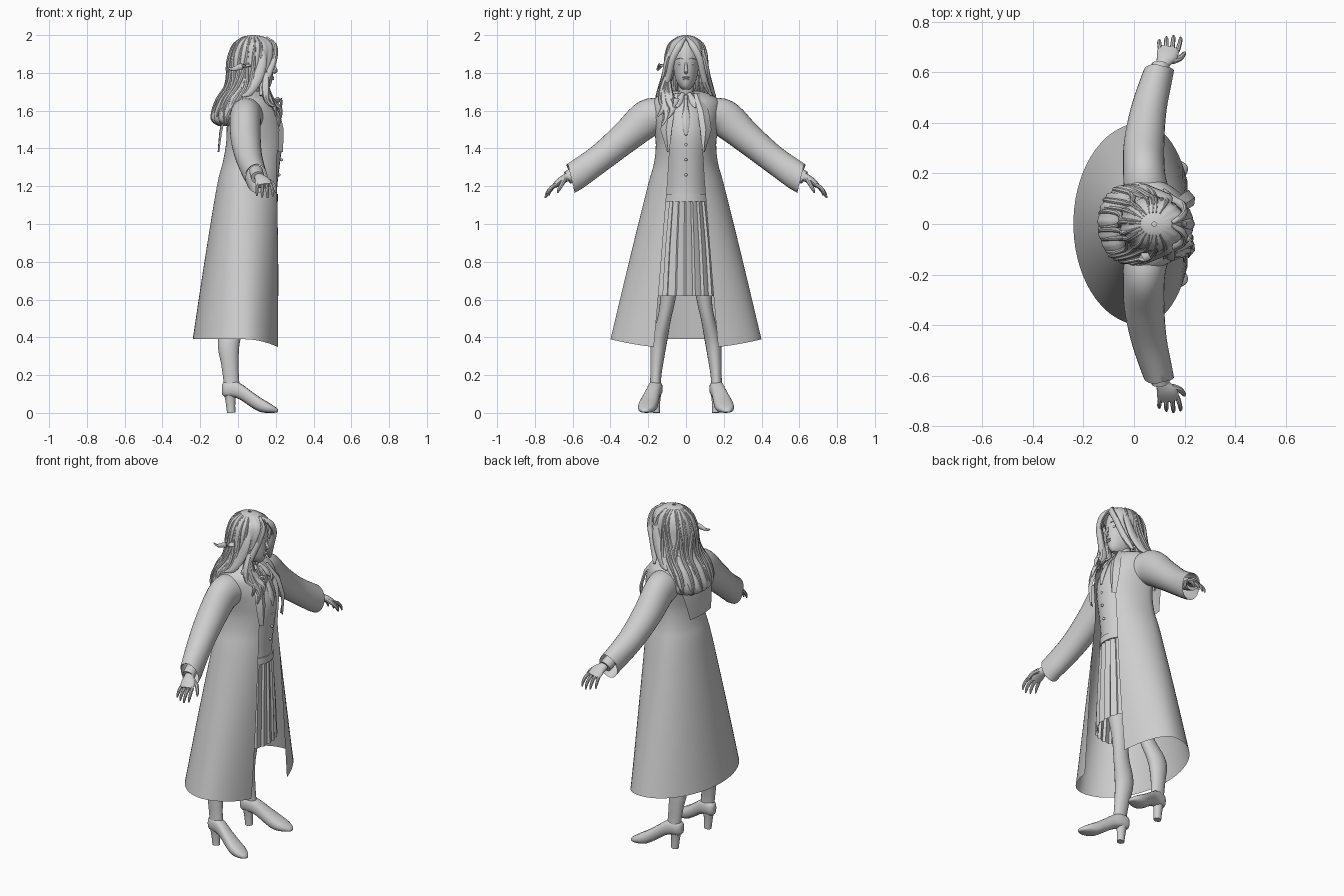
import bpy, bmesh, math, random
from mathutils import Vector
random.seed(4)

GREY = bpy.data.materials.new("plain light grey")
GREY.diffuse_color = (0.62, 0.62, 0.62, 1)


def smooth_rows(rows, k=4):
    """Catmull-Rom interpolation of number rows."""
    out = []
    for i in range(len(rows) - 1):
        a, b, c, d = rows[max(i - 1, 0)], rows[i], rows[i + 1], rows[min(i + 2, len(rows) - 1)]
        for j in range(k):
            t = j / k
            out.append([0.5 * (2 * q + (r - p) * t + (2 * p - 5 * q + 4 * r - s) * t * t
                               + (3 * q - p - 3 * r + s) * t ** 3) for p, q, r, s in zip(a, b, c, d)])
    return out + [list(rows[-1])]


def skin(name, rings, closed=True, caps=True, mirror=False, angle=40):
    """Bridge equal rings of points into one object."""
    bm = bmesh.new()
    vs = [[bm.verts.new(p) for p in r] for r in rings]
    n = len(rings[0])
    for a, b in zip(vs, vs[1:]):
        for i in range(n if closed else n - 1):
            j = (i + 1) % n
            bm.faces.new((a[i], a[j], b[j], b[i]))
    if caps and closed:
        bm.faces.new(vs[0])
        bm.faces.new(vs[-1])
    bmesh.ops.recalc_face_normals(bm, faces=bm.faces[:])
    me = bpy.data.meshes.new(name)
    bm.to_mesh(me)
    bm.free()
    for p in me.polygons:
        p.use_smooth = True
    me.set_sharp_from_angle(angle=math.radians(angle))
    me.materials.append(GREY)
    ob = bpy.data.objects.new(name, me)
    bpy.context.collection.objects.link(ob)
    if mirror:
        ob.modifiers.new("mirror", 'MIRROR').use_axis = (False, True, False)
    return ob


def section_point(row, th, f=1.0):
    """Point at angle th (0 = front) of a section: z, half width, back x, front x, opening, centre x."""
    z, w, back, front, _, cx = row
    c = math.cos(th)
    return Vector((cx + f * c * ((front - cx) if c > 0 else (cx - back)), f * w * math.sin(th), z))


def shell(name, rows, n=48, k=4, wave=None, dip=0, caps=False, angle=40):
    """Stack of horizontal sections, optionally open at the front."""
    rows = smooth_rows(rows, k)
    is_open = any(r[4] > 0 for r in rows)
    rings = []
    for r in rows:
        t0, ring = max(r[4], 0.0), []
        for i in range(n):
            th = t0 + (2 * math.pi - 2 * t0) * i / (n - 1 if is_open else n)
            p = section_point(r, th, 1 + (wave(th) if wave else 0))
            if dip:
                low = max(0, 1 - (r[0] - rows[0][0]) / 0.4)
                p.z -= dip * low * max(0, math.cos(th)) ** 2
            ring.append(p)
        rings.append(ring)
    return skin(name, rings, not is_open, caps, angle=angle)


def tube(name, rows, n=12, k=3, mirror=False, caps=True, end=None):
    """Elliptic tube along rows of x, y, z, radius along x, radius across."""
    rows = smooth_rows(rows, k)
    pts = [Vector(r[:3]) for r in rows]
    rings = []
    for i, r in enumerate(rows):
        t = (pts[min(i + 1, len(pts) - 1)] - pts[max(i - 1, 0)]).normalized()
        if end and i == len(rows) - 1:
            t = Vector(end).normalized()
        ref = Vector((1, 0, 0)) if abs(t.x) < 0.9 else Vector((0, 0, 1))
        u = (ref - t * ref.dot(t)).normalized()
        v = t.cross(u)
        rings.append([pts[i] + u * r[3] * math.cos(a) + v * r[4] * math.sin(a)
                      for a in (2 * math.pi * j / n for j in range(n))])
    return skin(name, rings, True, caps, mirror)


def blob(name, loc, scale, mirror=False):
    """Small ellipsoid."""
    x, y, z = loc
    rings = [[(x + scale[0] * math.sin(a) * math.cos(b), y + scale[1] * math.sin(a) * math.sin(b),
               z + scale[2] * math.cos(a)) for b in (math.tau * j / 12 for j in range(12))]
             for a in (0.05 + (math.pi - 0.1) * i / 8 for i in range(9))]
    return skin(name, rings, mirror=mirror)


# Long open coat
shell("coat", [
    (0.39, .40, -.24, .23, .44, .03), (0.80, .302, -.178, .232, .45, .03),
    (1.20, .203, -.112, .232, .51, .03), (1.32, .170, -.082, .236, .57, .03),
    (1.42, .160, -.064, .246, .55, .03), (1.50, .170, -.060, .245, .45, .03),
    (1.58, .185, -.058, .228, .38, .03), (1.65, .180, -.048, .195, .38, .03),
    (1.69, .120, -.020, .150, .40, .04), (1.705, .065, .005, .130, .45, .06)], n=56, dip=.05)

# Coat lapels
for s, side in ((1, "left"), (-1, "right")):
    skin(side + "_lapel", [[Vector((x, s * a, z)), Vector((x + .004, s * (a + b) / 2, z)), Vector((x - .022, s * b, z))]
                           for z, x, a, b in ((1.69, .155, .04, .075), (1.60, .215, .06, .12),
                                              (1.50, .238, .075, .135), (1.38, .234, .088, .10))], closed=False)

# Flap hanging on the upper back
skin("back_flap", [[Vector((x + .9 * y * y, y, z)) for y in (w * (i / 6 - 1) for i in range(13))]
                   for z, x, w in ((1.66, -.06, .15), (1.57, -.085, .145), (1.48, -.10, .125), (1.38, -.108, .10))],
     closed=False)

# Waistcoat, belt and pleated skirt
shell("waistcoat", [
    (1.12, .135, -.06, .205, 0, .05), (1.20, .128, -.055, .208, 0, .05), (1.32, .13, -.05, .222, 0, .05),
    (1.44, .142, -.045, .236, 0, .05), (1.52, .14, -.045, .228, 0, .05), (1.60, .12, -.04, .196, 0, .05),
    (1.68, .06, .01, .145, 0, .06)], n=32, caps=True)
shell("belt", [(1.12, .142, -.07, .212, 0, .05), (1.16, .138, -.065, .212, 0, .05)], n=32, k=1, caps=True)
shell("skirt", [(0.62, .20, -.12, .215, 0, .05), (0.88, .175, -.10, .212, 0, .05), (1.13, .14, -.07, .208, 0, .05)],
      n=100, k=2, wave=lambda t: -.09 * ((t * 25 / math.tau) % 1.0), angle=20)
for i, z in enumerate((1.26, 1.34, 1.42, 1.50)):
    blob("waistcoat_button_%d" % i, (.217 if i in (0, 3) else .23, 0, z), (.008, .008, .008))

# Neck, shirt collar and tie
tube("neck", [(.055, 0, 1.62, .05, .055), (.07, 0, 1.69, .043, .043), (.085, 0, 1.77, .045, .042)], n=20)
tube("shirt_collar", [(.06, 0, 1.655, .062, .066), (.07, 0, 1.70, .053, .053)], n=24, k=1, caps=False)
tube("collar_point", [(.125, .015, 1.69, .008, .012), (.165, .035, 1.65, .008, .018), (.185, .05, 1.615, .003, .004)],
     n=8, mirror=True)
tube("tie", [(.14, 0, 1.675, .010, .014), (.178, 0, 1.64, .010, .010), (.225, 0, 1.54, .008, .022), (.237, 0, 1.47, .004, .006)], n=8)

# Sleeves and cuffs
tube("sleeve", [(.05, .12, 1.57, .09, .09), (.04, .20, 1.56, .083, .10), (.04, .32, 1.46, .08, .084),
                (.06, .46, 1.345, .070, .074), (.10, .607, 1.24, .058, .077)],
     n=28, k=5, mirror=True, caps=False, end=(0, .97, -.23))
tube("shirt_cuff", [(.095, .56, 1.28, .036, .036), (.105, .628, 1.245, .036, .036)], n=16, k=1, mirror=True)

# Hands with four fingers and a thumb
tube("palm", [(.105, .60, 1.26, .024, .022), (.115, .635, 1.245, .028, .022), (.13, .665, 1.228, .042, .019),
              (.138, .695, 1.203, .042, .014)], n=14, mirror=True)
for i, (dy, dz) in enumerate(((-.012, .008), (0, 0), (.005, -.004), (-.002, .004))):
    x = .106 + .022 * i
    tube("finger_%d" % i, [(x, .685, 1.21, .010, .010), (x + .004 * (i - 1), .713 + dy, 1.19 + dz, .009, .010),
                           (x + .006 * (i - 1), .732 + dy, 1.165 + dz, .008, .008),
                           (x + .006 * (i - 1), .740 + dy, 1.142 + dz, .004, .004)], n=8, mirror=True)
tube("thumb", [(.15, .645, 1.235, .014, .014), (.18, .655, 1.215, .012, .012), (.197, .672, 1.185, .009, .009),
               (.20, .68, 1.165, .004, .004)], n=8, mirror=True)

# Legs
tube("leg", [(.04, .07, 1.12, .085, .07), (.045, .085, .85, .075, .065), (.02, .095, .62, .05, .042),
             (-.005, .115, .50, .048, .036), (-.048, .142, .38, .058, .042), (-.043, .155, .26, .046, .034),
             (-.037, .16, .19, .042, .029), (-.03, .163, .12, .04, .03)], n=20, k=4, mirror=True)

# Heeled shoes: sections along x with y, half width, bottom, top
shoe = smooth_rows([(-.085, .155, .015, .10, .15), (-.068, .157, .032, .085, .168), (-.02, .163, .038, .082, .170),
                    (.02, .173, .038, .065, .152), (.07, .187, .044, .03, .115), (.12, .2, .05, .004, .08),
                    (.17, .21, .044, 0, .05), (.205, .216, .022, .002, .026), (.213, .217, .006, .006, .014)], 3)
skin("shoe", [[(x, y + w * math.copysign(abs(math.cos(a)) ** .8, math.cos(a)),
                max(0, (b + t) / 2 + (t - b) / 2 * math.copysign(abs(math.sin(a)) ** .8, math.sin(a))))
               for a in (math.tau * j / 16 for j in range(16))] for x, y, w, b, t in shoe], mirror=True)
tube("shoe_heel", [(-.042, .158, .12, .036, .03), (-.040, .158, .06, .026, .022), (-.036, .158, 0, .022, .02)],
     n=14, mirror=True)

# Head and face
shell("head", [(1.712, .018, .10, .155, 0, .11), (1.73, .036, .06, .172, 0, .10), (1.765, .055, .03, .182, 0, .09),
               (1.82, .066, .0, .188, 0, .09), (1.88, .072, -.01, .190, 0, .09), (1.95, .062, .0, .170, 0, .09),
               (1.985, .03, .05, .12, 0, .09)], n=32, caps=True)
tube("nose", [(.184, 0, 1.858, .006, .006), (.193, 0, 1.83, .008, .008), (.202, 0, 1.81, .008, .011),
              (.188, 0, 1.797, .004, .007)], n=10)
blob("upper_lip", (.186, 0, 1.776), (.006, .019, .005))
blob("lower_lip", (.184, 0, 1.767), (.007, .015, .006))
blob("eye", (.172, .029, 1.848), (.009, .015, .008), mirror=True)
tube("eyebrow", [(.188, .012, 1.872, .003, .003), (.183, .03, 1.879, .004, .004), (.168, .05, 1.873, .002, .002)],
     n=6, mirror=True)
blob("ear", (.085, .072, 1.835), (.02, .01, .032), mirror=True)

# Hair cap falling onto the back
hair = [(2.0, .008, .07, .09, 0, .08), (1.99, .045, .025, .14, 0, .08), (1.955, .088, -.02, .192, .12, .08),
        (1.90, .106, -.045, .205, .50, .075), (1.84, .110, -.055, .195, .66, .07), (1.78, .122, -.055, .175, .78, .06),
        (1.72, .140, -.070, .150, 1.0, .04), (1.66, .155, -.112, .10, 1.35, .0), (1.59, .155, -.140, .06, 1.5, -.03),
        (1.545, .14, -.138, .04, 1.5, -.04), (1.52, .10, -.105, .0, 1.5, -.05)]
shell("hair_cap", hair, n=72, wave=lambda t: .022 * math.sin(t * 17) + .012 * math.sin(t * 31))

# Raised locks that follow the cap
for i in range(17):
    th = 1.2 + (math.tau - 2.4) * i / 16
    drift = random.uniform(-.15, .15)
    last = random.choice((9, 10, 11))
    rows = []
    for j, r in enumerate(hair[1:last]):
        a = max(th, r[4]) if th < math.pi else min(th, math.tau - r[4])
        p = section_point(r, a + drift * math.sin(j * .8), .985)
        w = .012 * math.sin(math.pi * (j + .6) / (last - .6))
        rows.append((*p, w, w))
    tube("hair_lock_%d" % i, rows, n=8)

# Parted fringe framing the face
tube("fringe", [(.15, .004, 1.985, .008, .008), (.195, .035, 1.945, .012, .018), (.195, .070, 1.88, .014, .018),
                (.165, .088, 1.80, .018, .018), (.135, .108, 1.73, .02, .016), (.12, .135, 1.68, .006, .006)],
     n=10, mirror=True)
tube("side_lock", [(.12, .07, 1.94, .02, .015), (.13, .102, 1.86, .024, .014), (.10, .118, 1.77, .03, .014),
                   (.05, .135, 1.70, .03, .016), (.02, .155, 1.675, .006, .006)], n=10, mirror=True)

# Long locks over the right shoulder
for i, (dy, dx, z) in enumerate(((0, 0, 1.52), (.035, .01, 1.56), (.06, .01, 1.61), (-.02, -.02, 1.57))):
    tube("shoulder_lock_%d" % i, [
        (.15, -.095, 1.80, .015, .014), (.145, -.115 + dy * .4, 1.72, .022, .018),
        (.175 + dx, -.115 + dy * .7, 1.65, .014, .018), (.215 + dx, -.10 + dy * .8, z + .05, .010, .018),
        (.218 + dx, -.13 + dy, z, .003, .004)], n=8)

# Loose curled tips
tube("flicked_tip", [(.06, -.12, 1.84, .02, .008), (.02, -.14, 1.835, .018, .008), (-.03, -.15, 1.82, .01, .006),
                     (-.06, -.15, 1.83, .002, .002)], n=8)
